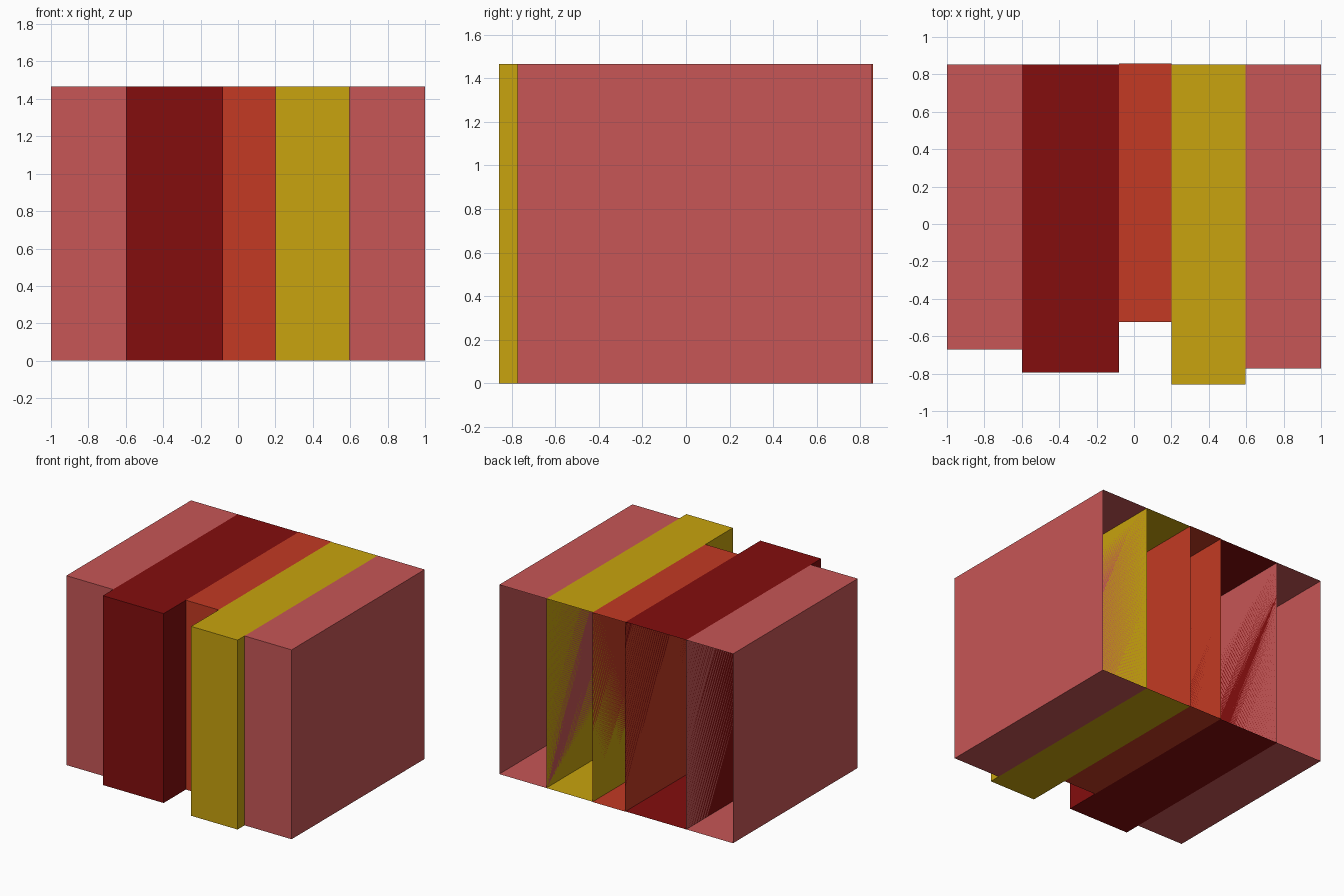
import bpy
import bmesh

if "Cube" in bpy.data.objects:
    bpy.data.objects.remove(bpy.data.objects["Cube"])


def lin(c):
    c /= 255
    return c / 12.92 if c <= 0.04045 else ((c + 0.055) / 1.055) ** 2.4


def material(name, rgb):
    m = bpy.data.materials.new(name)
    m.diffuse_color = (*[lin(c) for c in rgb], 1)
    m.use_nodes = True
    m.node_tree.nodes["Principled BSDF"].inputs["Base Color"].default_value = m.diffuse_color
    return m


pink = material("dusty_pink", (199, 86, 86))
dark_red = material("dark_red", (131, 13, 13))
orange = material("orange_red", (195, 58, 35))
yellow = material("mustard_yellow", (200, 163, 14))

HEIGHT = 1.465


def book(name, x0, x1, y0, y1, mat):
    """Flat-sided book: a box left open at the back."""
    bm = bmesh.new()
    bmesh.ops.create_cube(bm, size=1)
    for v in bm.verts:
        v.co.x = x0 if v.co.x < 0 else x1
        v.co.y = y0 if v.co.y < 0 else y1
        v.co.z = 0 if v.co.z < 0 else HEIGHT
    bm.normal_update()
    back = [f for f in bm.faces if f.normal.y > 0.9]
    bmesh.ops.delete(bm, geom=back, context='FACES_ONLY')
    mesh = bpy.data.meshes.new(name)
    bm.to_mesh(mesh)
    bm.free()
    mesh.materials.append(mat)
    bpy.context.collection.objects.link(bpy.data.objects.new(name, mesh))


# Row of books, left to right, spines at staggered depths
book("left_pink_book", -1.0, -0.6, -0.67, 0.854, pink)
book("dark_red_book", -0.6, -0.08, -0.795, 0.854, dark_red)
book("orange_book", -0.08, 0.2, -0.523, 0.858, orange)
book("yellow_book", 0.2, 0.597, -0.858, 0.854, yellow)
book("right_pink_book", 0.597, 1.0, -0.773, 0.854, pink)
